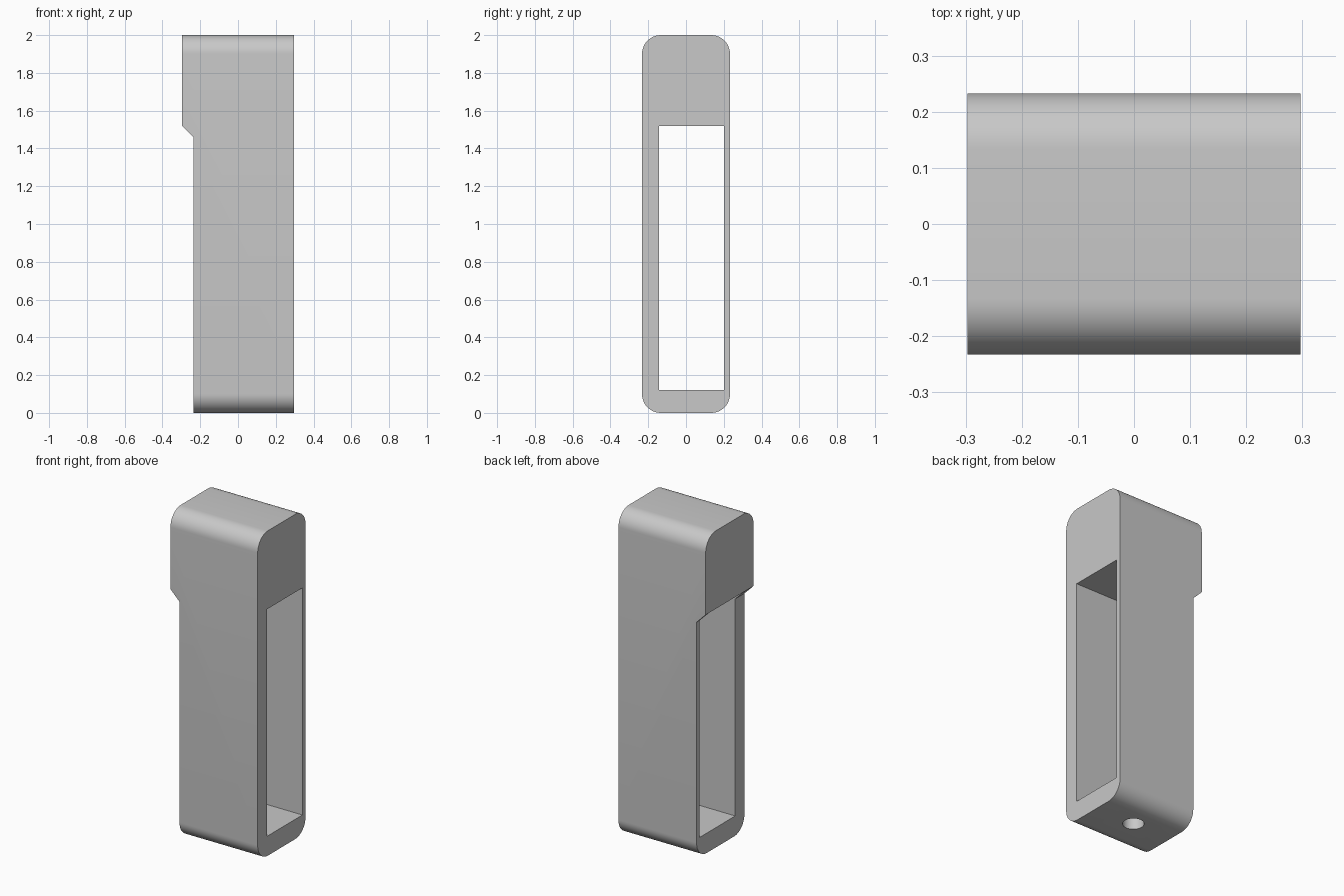
import bpy
import math
from mathutils import Vector

default = bpy.data.objects.get("Cube")
if default:
    bpy.data.objects.remove(default, do_unlink=True)

HALF_X, HALF_Y, HEIGHT, RADIUS = 0.297, 0.233, 2.0, 0.1

grey = bpy.data.materials.new("plain grey")
grey.use_nodes = True
grey.diffuse_color = (0.58, 0.58, 0.58, 1)
grey.node_tree.nodes["Principled BSDF"].inputs["Base Color"].default_value = grey.diffuse_color


def prism(name, points, offset):
    """Extrude a flat outline along an offset vector."""
    n = len(points)
    verts = [Vector(p) for p in points]
    verts += [v + Vector(offset) for v in verts]
    faces = [tuple(reversed(range(n))), tuple(range(n, 2 * n))]
    faces += [(i, (i + 1) % n, (i + 1) % n + n, i + n) for i in range(n)]
    mesh = bpy.data.meshes.new(name)
    mesh.from_pydata(verts, [], faces)
    mesh.materials.append(grey)
    obj = bpy.data.objects.new(name, mesh)
    bpy.context.collection.objects.link(obj)
    # Make the normals point outwards
    bpy.context.view_layer.objects.active = obj
    bpy.ops.object.select_all(action='DESELECT')
    obj.select_set(True)
    bpy.ops.object.mode_set(mode='EDIT')
    bpy.ops.mesh.select_all(action='SELECT')
    bpy.ops.mesh.normals_make_consistent(inside=False)
    bpy.ops.object.mode_set(mode='OBJECT')
    return obj


def cut(target, cutter):
    """Subtract the cutter and remove it."""
    mod = target.modifiers.new("cut", 'BOOLEAN')
    mod.operation, mod.solver, mod.object = 'DIFFERENCE', 'EXACT', cutter
    bpy.context.view_layer.objects.active = target
    bpy.ops.object.modifier_apply(modifier=mod.name)
    bpy.data.objects.remove(cutter, do_unlink=True)


# Body: rounded outline extruded across the width
STEPS = 12
outline = []
corners = [(1, 1), (-1, 1), (-1, -1), (1, -1)]
for quarter, (sy, sz) in enumerate(corners):
    cy = sy * (HALF_Y - RADIUS)
    cz = HEIGHT / 2 + sz * (HEIGHT / 2 - RADIUS)
    for i in range(STEPS + 1):
        a = (quarter + i / STEPS) * math.pi / 2
        outline.append((-HALF_X, cy + RADIUS * math.cos(a), cz + RADIUS * math.sin(a)))
body = prism("housing", outline, (2 * HALF_X, 0, 0))

# Step below the overhanging head, with its sloped underside
step = [(-0.235, -1, -1), (-0.235, -1, 1.458), (-HALF_X, -1, 1.52),
        (-1, -1, 1.52), (-1, -1, -1)]
cut(body, prism("step_cutter", step, (0, 2, 0)))

# Long window through the width, nearer the back
window = [(-1, -0.143, 0.122), (-1, 0.202, 0.122), (-1, 0.202, 1.52), (-1, -0.143, 1.52)]
cut(body, prism("window_cutter", window, (2, 0, 0)))

# Round hole through the floor
hole = [(0.03 + 0.06 * math.cos(i * math.tau / 40),
         0.03 + 0.06 * math.sin(i * math.tau / 40), -0.2) for i in range(40)]
cut(body, prism("hole_cutter", hole, (0, 0, 0.6)))

bpy.ops.object.select_all(action='DESELECT')
body.select_set(True)
bpy.context.view_layer.objects.active = body
bpy.ops.object.shade_smooth_by_angle(angle=math.radians(30))
